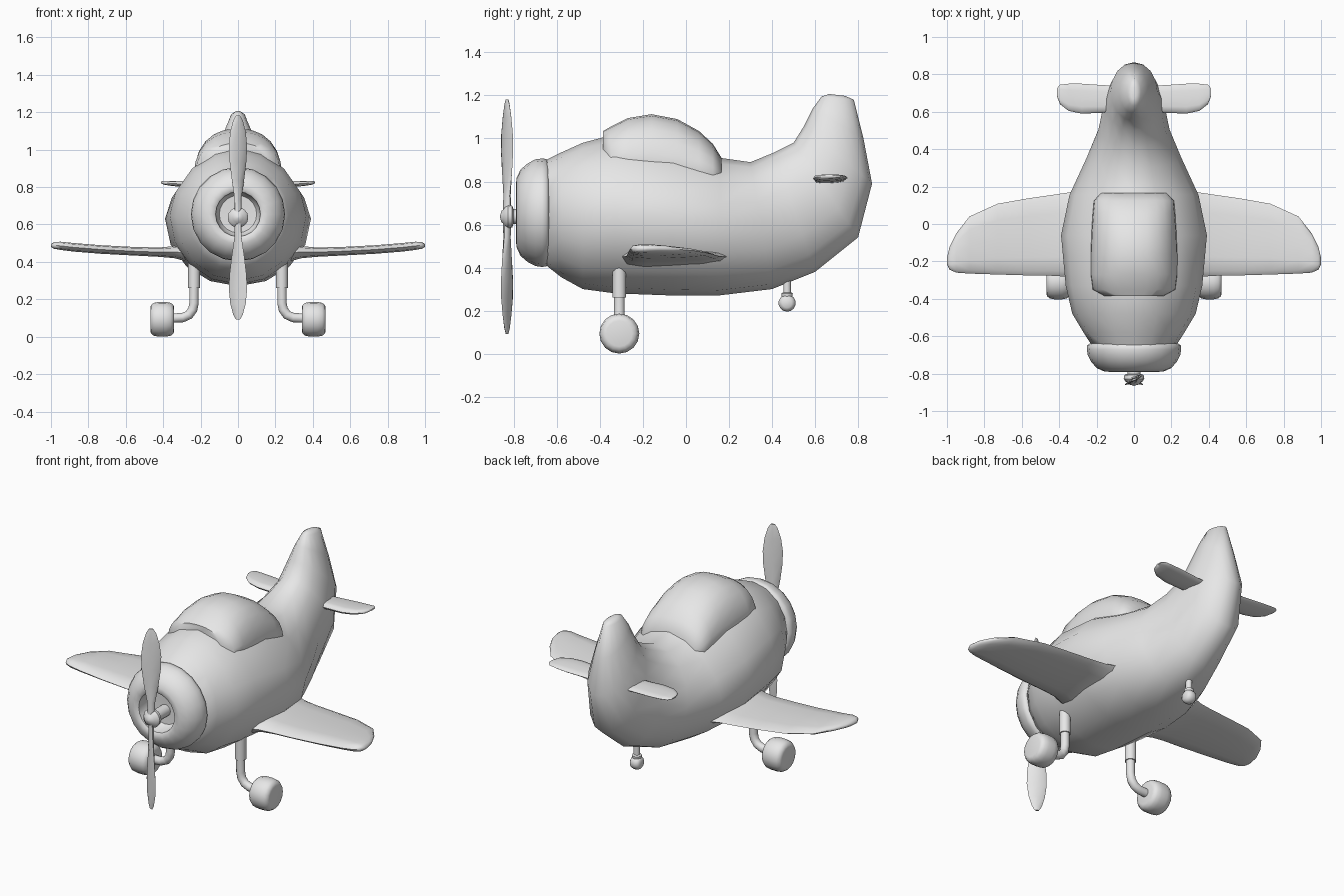
import bpy, bmesh, math
from mathutils import Vector

if "Cube" in bpy.data.objects:
    bpy.data.objects.remove(bpy.data.objects["Cube"])

grey = bpy.data.materials.new("light grey")
grey.diffuse_color = (0.8, 0.8, 0.8, 1)
grey.use_nodes = True
grey.node_tree.nodes["Principled BSDF"].inputs["Base Color"].default_value = grey.diffuse_color


def loft(name, rings, mirror=False, angle=40):
    """Skin a row of closed rings, cap both ends, optionally mirror across x."""
    bm = bmesh.new()
    rows = [[bm.verts.new(p) for p in ring] for ring in rings]
    n = len(rows[0])
    for a, b in zip(rows, rows[1:]):
        for i in range(n):
            j = (i + 1) % n
            bm.faces.new((a[i], a[j], b[j], b[i]))
    bm.faces.new(rows[0])
    bm.faces.new(rows[-1])
    bmesh.ops.recalc_face_normals(bm, faces=bm.faces)
    me = bpy.data.meshes.new(name)
    bm.to_mesh(me)
    bm.free()
    me.materials.append(grey)
    ob = bpy.data.objects.new(name, me)
    bpy.context.collection.objects.link(ob)
    if mirror:
        ob.modifiers.new("mirror", 'MIRROR').use_clip = False
    bpy.ops.object.select_all(action='DESELECT')
    ob.select_set(True)
    bpy.context.view_layer.objects.active = ob
    bpy.ops.object.shade_smooth_by_angle(angle=math.radians(angle))
    return ob


def spow(v, e):
    return math.copysign(abs(v) ** e, v)


def section(top, bottom, w, n_up=2.0, n=16):
    """Ring spanning a top and a bottom (y, z) point with half width w."""
    t, b = Vector((0, *top)), Vector((0, *bottom))
    mid, half = (t + b) / 2, (t - b) / 2
    ring = []
    for i in range(n):
        a = 2 * math.pi * i / n
        e = 2 / n_up if math.sin(a) > 0 else 1
        p = mid + half * spow(math.sin(a), e)
        p.x = w * spow(math.cos(a), e)
        ring.append(p)
    return ring


def circle(c, axis, r, n=14):
    """Circle of radius r around an axis lying in any direction."""
    axis = Vector(axis).normalized()
    u = axis.cross(Vector((0, 1, 0) if abs(axis.y) < 0.9 else (0, 0, 1))).normalized()
    v = axis.cross(u)
    return [Vector(c) + r * (u * math.cos(a) + v * math.sin(a))
            for a in (2 * math.pi * i / n for i in range(n))]


def lathe(name, origin, axis, profile, n=16, **kw):
    """Turned part: profile is (distance along axis, radius)."""
    ax = Vector(axis)
    return loft(name, [circle(Vector(origin) + ax * d, ax, max(r, 0.001), n)
                       for d, r in profile], **kw)


def surface(name, stations, n=12):
    """Wing-like part: stations are (x, front y, rear y, z, thickness)."""
    rings = []
    for x, y0, y1, z, t in stations:
        ring = []
        for i in range(n):
            a = 2 * math.pi * i / n
            y = (y0 + y1) / 2 - (y1 - y0) / 2 * spow(math.cos(a), 0.9)
            taper = 1 + 0.3 * math.cos(a)      # thicker toward the leading edge
            ring.append((x, y, z + t / 2 * taper * spow(math.sin(a), 0.7)))
        rings.append(ring)
    loft(name, rings, mirror=True, angle=60)


# Fuselage sweeping up into the tail fin: top, bottom, half width, upper roundness
body = [
    ((-.65, .90), (-.65, .41), .225, 2), ((-.58, .935), (-.58, .355), .27, 2),
    ((-.48, .98), (-.48, .30), .33, 1.9), ((-.33, 1.02), (-.33, .28), .365, 1.75),
    ((-.06, .99), (-.06, .27), .39, 1.65), ((.16, .91), (.15, .27), .345, 1.75),
    ((.30, .89), (.40, .30), .255, 1.9), ((.41, .935), (.60, .38), .19, 2),
    ((.50, .98), (.80, .54), .16, 2), ((.55, 1.06), (.865, .79), .125, 2),
    ((.59, 1.14), (.825, 1.0), .08, 2), ((.63, 1.195), (.78, 1.18), .037, 2),
    ((.665, 1.207), (.74, 1.198), .015, 2)]
loft("fuselage", [section(*s) for s in body], angle=60)

# Canopy bulge: y, top height, edge height, half width
canopy = []
for y, top, edge, w in [(-.385, 1.035, .93, .16), (-.35, 1.055, .88, .225), (-.27, 1.095, .86, .235),
                        (-.16, 1.113, .85, .235), (-.04, 1.09, .84, .23), (.06, 1.035, .83, .222),
                        (.125, .975, .82, .215), (.165, .91, .81, .18)]:
    ring = [(w * spow(math.cos(a), .87), y, edge + (top - edge) * spow(math.sin(a), .87))
            for a in (math.pi * i / 12 for i in range(13))]
    canopy.append(ring + [(-w * .8, y, edge - .08), (w * .8, y, edge - .08)])
loft("canopy", canopy, angle=50)

# Engine cowling with its front opening
lathe("cowling", (0, 0, .655), (0, -1, 0),
      [(.63, .21), (.64, .238), (.65, .25), (.67, .252), (.70, .248), (.735, .23), (.77, .20),
       (.788, .16), (.79, .135), (.78, .12), (.72, .112), (.70, .10), (.695, .0)], n=20, angle=45)

# Propeller shaft, hub and two twisted blades
HUB = Vector((0, -.832, .637))
lathe("propeller_shaft", (0, 0, HUB.z), (0, -1, 0), [(.68, .035), (.82, .035)], n=12)
lathe("propeller_hub", (0, 0, HUB.z), (0, -1, 0),
      [(.80, .03), (.808, .052), (.828, .055), (.842, .046), (.846, .036), (.858, .027), (.865, 0)], n=14)
for side, label in ((1, "upper"), (-1, "lower")):
    rings = []
    for r, w, t, twist in [(.02, .02, .018, 40), (.10, .022, .014, 35), (.20, .04, .011, 35),
                           (.30, .053, .010, 32), (.38, .056, .009, 29), (.46, .046, .008, 26),
                           (.52, .028, .007, 24), (.545, .012, .005, 22)]:
        ct, st = math.cos(math.radians(twist)), math.sin(math.radians(twist))
        ring = []
        for i in range(8):
            a = 2 * math.pi * i / 8
            u, v = w * math.cos(a), t * math.sin(a)
            ring.append(HUB + Vector((side * (u * ct - v * st), u * st + v * ct, side * r)))
        rings.append(ring)
    loft(label + "_propeller_blade", rings, angle=50)

# Main wings, flared at the root
surface("wings", [
    (.26, -.31, .20, .450, .10), (.34, -.285, .17, .452, .062), (.42, -.277, .158, .452, .048),
    (.56, -.275, .138, .457, .044), (.73, -.27, .108, .466, .044), (.88, -.265, .04, .478, .044),
    (.95, -.26, -.05, .486, .042), (.985, -.245, -.12, .488, .034), (1.0, -.215, -.18, .488, .014)])

# Tailplane
surface("tailplane", [
    (.08, .60, .74, .808, .036), (.16, .595, .742, .81, .034), (.28, .59, .75, .815, .030),
    (.35, .605, .75, .819, .026), (.395, .64, .745, .823, .02), (.413, .685, .725, .825, .008)])

# Main landing gear: upper sleeve, bent lower leg, wheel
GY = -.31
lathe("upper_gear_leg", (.235, GY, 0), (0, 0, 1), [(.26, .032), (.46, .032)], n=12, mirror=True)
path = [Vector((x, GY, z)) for x, z in
        [(.235, .30), (.235, .18), (.242, .145), (.262, .117), (.295, .102), (.37, .098)]]
loft("lower_gear_leg", [circle(p, path[min(i + 1, 5)] - path[max(i - 1, 0)], .025, 12)
                        for i, p in enumerate(path)], mirror=True, angle=50)
lathe("main_wheels", (.405, GY, .093), (1, 0, 0),
      [(-.064, .06), (-.060, .076), (-.045, .088), (-.02, .093), (.02, .093), (.045, .088),
       (.060, .076), (.064, .06)], n=16, mirror=True, angle=50)

# Tail wheel with its strut and fork
lathe("tail_strut", (0, .47, 0), (0, 0, 1), [(.27, .018), (.40, .018)], n=10)
lathe("tail_fork", (0, .47, 0), (0, 0, 1), [(.225, .014), (.245, .024), (.28, .028), (.285, .02)], n=10)
lathe("tail_wheel", (0, .47, .235), (1, 0, 0),
      [(-.032, .022), (-.024, .034), (-.01, .04), (.01, .04), (.024, .034), (.032, .022)], n=14, angle=50)
